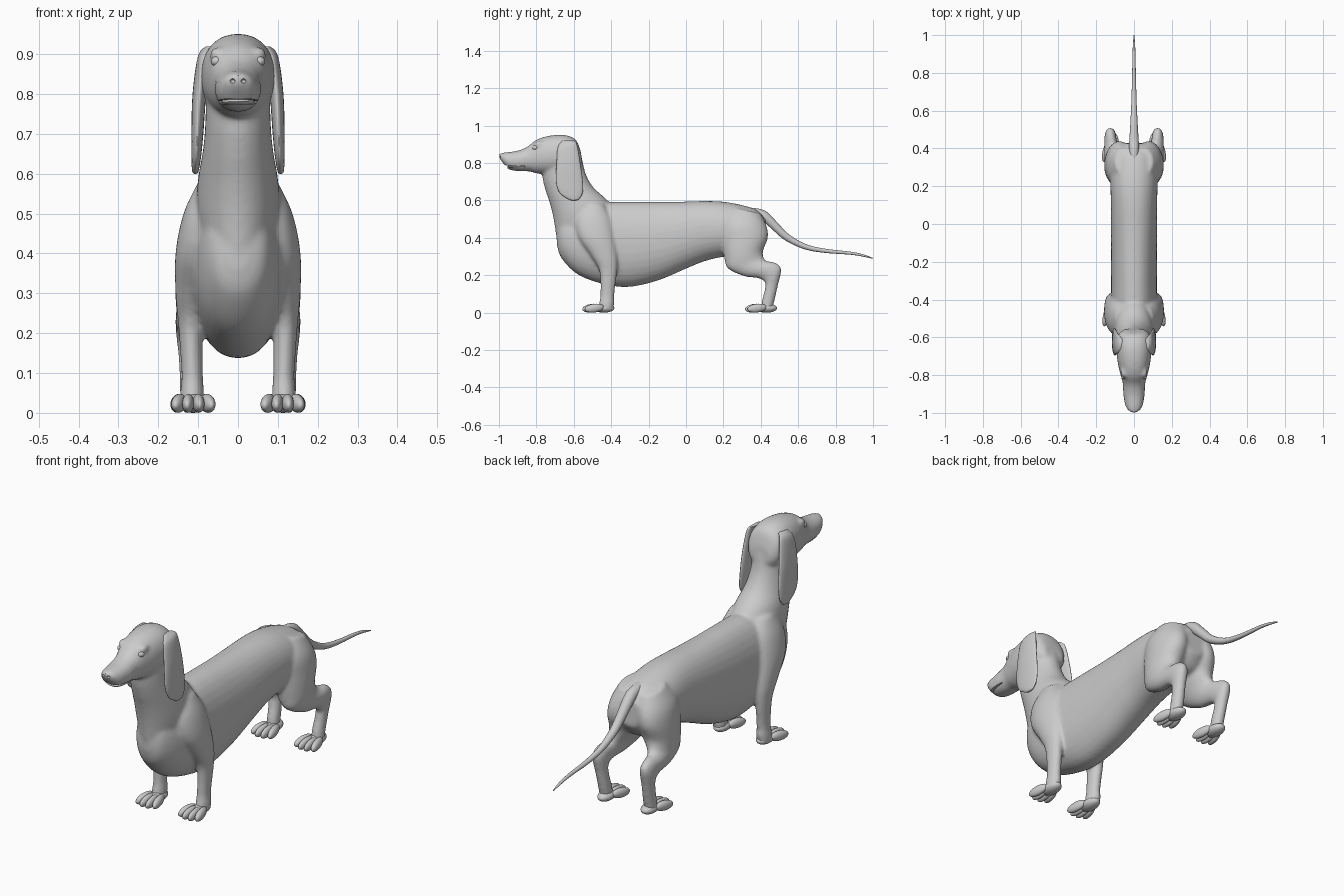
import bpy, bmesh, math
from mathutils import Vector, Matrix


def spline(rows, steps):
    # Catmull-Rom interpolation between cross-section rows
    out = []
    for i in range(len(rows) - 1):
        p0, p1, p2, p3 = (rows[max(0, min(len(rows) - 1, i + k))] for k in (-1, 0, 1, 2))
        for s in range(steps):
            t = s / steps
            out.append([0.5 * (2 * b + (c - a) * t + (2 * a - 5 * b + 4 * c - d) * t * t
                               + (3 * b - a - 3 * c + d) * t ** 3)
                        for a, b, c, d in zip(p0, p1, p2, p3)])
    return out + [list(rows[-1])]


def loft(bm, rows, side=1, p=2.0, n=32, steps=6):
    # each row: edge point (y, z), opposite edge point (y, z), x centre, x half width
    loops = []
    for ya, za, yb, zb, xc, hw in spline(rows, steps):
        ring = []
        for k in range(n):
            a = 2 * math.pi * k / n
            c, s = math.cos(a), math.sin(a)
            c = math.copysign(abs(c) ** (2 / p), c)
            s = math.copysign(abs(s) ** (2 / p), s)
            ring.append(bm.verts.new((side * xc + hw * s,
                                      (ya + yb) / 2 + (ya - yb) / 2 * c,
                                      (za + zb) / 2 + (za - zb) / 2 * c)))
        loops.append(ring)
    for r, q in zip(loops, loops[1:]):
        for k in range(n):
            bm.faces.new((r[k], r[(k + 1) % n], q[(k + 1) % n], q[k]))
    bm.faces.new(loops[0])
    bm.faces.new(loops[-1])


def ball(bm, loc, size, turn=0, tilt=0):
    m = (Matrix.Translation(loc) @ Matrix.Rotation(turn, 4, 'Z') @ Matrix.Rotation(tilt, 4, 'X')
         @ Matrix.Diagonal((*size, 1)))
    bmesh.ops.create_uvsphere(bm, u_segments=24, v_segments=14, radius=1, matrix=m)


def finish(bm, name):
    bmesh.ops.recalc_face_normals(bm, faces=bm.faces[:])
    me = bpy.data.meshes.new(name)
    bm.to_mesh(me)
    bm.free()
    ob = bpy.data.objects.new(name, me)
    bpy.context.collection.objects.link(ob)
    return ob


def smooth(ob, angle=50):
    bpy.ops.object.select_all(action='DESELECT')
    ob.select_set(True)
    bpy.context.view_layer.objects.active = ob
    if ob.modifiers:
        bpy.ops.object.convert(target='MESH')
    bpy.ops.object.shade_smooth_by_angle(angle=math.radians(angle))


body = bmesh.new()

# torso, chest to rump
torso = [(-.692, .42, -.69, .36, .02), (-.665, .52, -.665, .29, .07), (-.58, .56, -.58, .205, .105),
         (-.45, .588, -.45, .155, .12), (-.31, .593, -.31, .137, .122), (-.15, .592, -.15, .172, .122),
         (0, .594, 0, .235, .122), (.1, .597, .1, .275, .122), (.2, .593, .2, .298, .125),
         (.3, .575, .3, .30, .125), (.38, .548, .38, .32, .11), (.425, .50, .43, .38, .06)]
loft(body, [(a, b, c, d, 0, w) for a, b, c, d, w in torso], p=2.15)

# neck: z, front y, back y, half width
neck = [(.38, -.69, -.36, .09), (.5, -.708, -.37, .105), (.58, -.727, -.42, .1), (.65, -.75, -.495, .088),
        (.72, -.767, -.535, .082), (.8, -.77, -.555, .08), (.88, -.76, -.575, .07)]
loft(body, [(f, z, b, z + .02, 0, w) for z, f, b, w in neck])

# head and muzzle
head = [(-1.0, .848, -.998, .825, .014), (-.985, .854, -.975, .795, .036), (-.955, .858, -.945, .765, .049),
        (-.90, .866, -.89, .756, .057), (-.85, .886, -.84, .755, .059), (-.80, .924, -.80, .745, .071),
        (-.73, .946, -.74, .74, .086), (-.65, .95, -.66, .74, .093), (-.59, .925, -.58, .75, .082),
        (-.562, .86, -.552, .78, .05)]
loft(body, [(a, b, c, d, 0, w) for a, b, c, d, w in head], p=2.2)

# legs: front rows are z, front y, back y, inner x, outer x
front = [(.58, -.55, -.44, .02, .10), (.5, -.59, -.40, .03, .137), (.4, -.575, -.38, .05, .157),
         (.3, -.505, -.368, .08, .157), (.22, -.463, -.368, .088, .15), (.1, -.457, -.383, .088, .142),
         (.05, -.465, -.383, .085, .145), (.012, -.465, -.39, .085, .145)]
hind = [(.26, .56, .40, .53, .05, .05), (.20, .48, .432, .46, .07, .072), (.195, .38, .438, .40, .08, .075),
        (.205, .29, .412, .33, .088, .07), (.225, .235, .417, .29, .103, .052), (.31, .195, .435, .275, .117, .04),
        (.39, .183, .475, .268, .124, .033), (.422, .16, .51, .235, .125, .03), (.42, .12, .493, .15, .122, .027),
        (.405, .06, .475, .07, .118, .028), (.40, .012, .46, .012, .118, .028)]
for s in (-1, 1):
    loft(body, [(f, z, b, z, (i + o) / 2, (o - i) / 2) for z, f, b, i, o in front], s)
    loft(body, hind, s)
    # brow over each eye
    ball(body, (s * .05, -.785, .90), (.022, .03, .018))

dog = finish(body, "body")
mod = dog.modifiers.new("merge", 'REMESH')
mod.mode = 'VOXEL'
mod.voxel_size = .008
mod = dog.modifiers.new("soften", 'SMOOTH')
mod.factor = .5
mod.iterations = 9

# mouth slit and nostrils
cut = bmesh.new()
loft(cut, [(-1.02, .794, -1.02, .776, 0, .08), (-.94, .786, -.94, .775, 0, .08),
           (-.86, .783, -.86, .780, 0, .08)], p=6, n=24, steps=3)
for s in (-1, 1):
    ball(cut, (s * .014, -1.0, .833), (.007, .016, .006))
cutter = finish(cut, "mouth_cutter")
mod = dog.modifiers.new("mouth", 'BOOLEAN')
mod.operation = 'DIFFERENCE'
mod.object = cutter
smooth(dog)
bpy.data.objects.remove(cutter)

# tongue filling the slit
bm = bmesh.new()
ball(bm, (0, -.89, .782), (.042, .065, .012))
smooth(finish(bm, "mouth_inside"))

# eyes
bm = bmesh.new()
for s in (-1, 1):
    ball(bm, (s * .053, -.805, .882), (.015, .017, .013))
smooth(finish(bm, "eyes"))

# hanging ears
ear = [(-.66, .92, -.60, .92, .07, .010), (-.685, .885, -.583, .90, .086, .015),
       (-.692, .80, -.565, .80, .097, .017), (-.695, .70, -.552, .70, .102, .015),
       (-.675, .64, -.553, .64, .105, .012), (-.63, .607, -.572, .607, .107, .008),
       (-.61, .60, -.59, .60, .107, .003)]
bm = bmesh.new()
for s in (-1, 1):
    loft(bm, ear, s)
smooth(finish(bm, "ears"))

# tail: y, z, radius along its path
path = spline([(.34, .54, .022), (.41, .522, .026), (.47, .468, .023), (.54, .403, .019), (.64, .352, .014),
               (.75, .33, .011), (.88, .318, .008), (.95, .305, .006), (.999, .29, .002)], 3)
rows = []
for i, (y, z, r) in enumerate(path):
    a, b = path[max(i - 1, 0)], path[min(i + 1, len(path) - 1)]
    d = Vector((b[0] - a[0], b[1] - a[1])).normalized() * r
    rows.append((y - d.y, z + d.x, y + d.y, z - d.x, 0, r))
bm = bmesh.new()
loft(bm, rows, n=20, steps=2)
smooth(finish(bm, "tail"))

# paws: four toes on a pad
for name, y, x in (("front_paws", -.47, .112), ("hind_paws", .40, .114)):
    bm = bmesh.new()
    for s in (-1, 1):
        ball(bm, (s * x, y + .03, .024), (.034, .057, .024))
        for dx, dy, w, turn in ((-.036, .012, .017, -.2), (-.013, 0, .015, -.05),
                                (.013, 0, .015, .05), (.036, .012, .017, .2)):
            ball(bm, (s * x + dx, y - .032 + dy, .024), (w, .053, .023), turn, .12)
    for v in bm.verts:
        v.co.z = max(v.co.z, 0)
    smooth(finish(bm, name))
